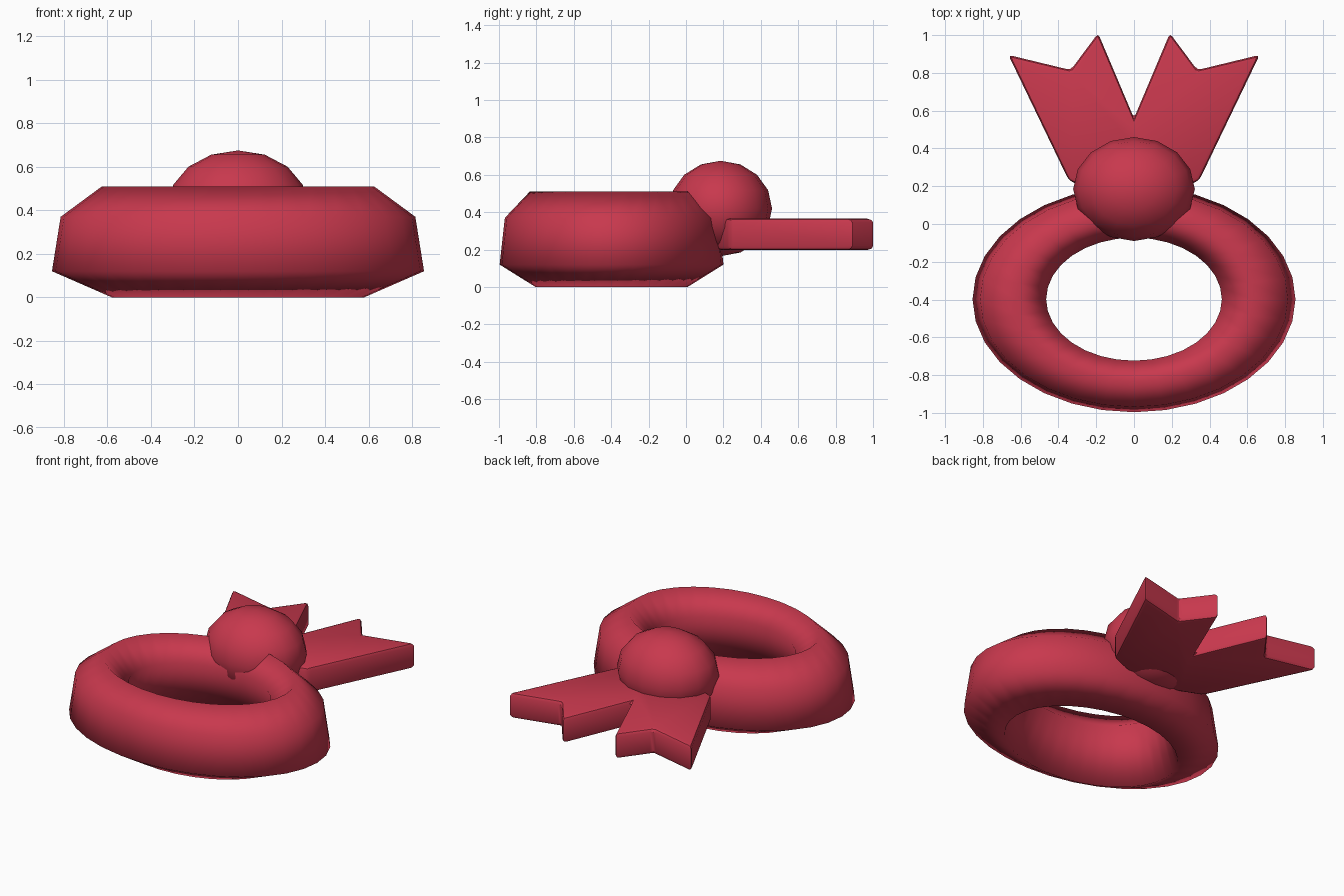
import bpy, bmesh, math

if "Cube" in bpy.data.objects:
    bpy.data.objects.remove(bpy.data.objects["Cube"])

red = bpy.data.materials.new("crimson")
red.diffuse_color = (0.58, 0.04, 0.075, 1)
red.use_nodes = True
red.node_tree.nodes["Principled BSDF"].inputs["Base Color"].default_value = red.diffuse_color


def make_object(name, bm, smooth_angle):
    bmesh.ops.recalc_face_normals(bm, faces=bm.faces)
    mesh = bpy.data.meshes.new(name)
    bm.to_mesh(mesh)
    bm.free()
    mesh.materials.append(red)
    ob = bpy.data.objects.new(name, mesh)
    bpy.context.collection.objects.link(ob)
    bpy.ops.object.select_all(action='DESELECT')
    ob.select_set(True)
    bpy.context.view_layer.objects.active = ob
    bpy.ops.object.shade_smooth_by_angle(angle=math.radians(smooth_angle))
    return ob


# Oval ring: five-sided section (radius, height) swept around an ellipse
section = [(0.58, 0), (0.855, 0.12), (0.815, 0.37), (0.625, 0.51), (0.465, 0.37)]
SEGMENTS = 32
bm = bmesh.new()
loops = []
for i in range(SEGMENTS):
    a = 2 * math.pi * i / SEGMENTS
    loops.append([bm.verts.new((r * math.cos(a), -0.398 + 0.7 * r * math.sin(a), z))
                  for r, z in section])
n = len(section)
for i in range(SEGMENTS):
    p, q = loops[i], loops[(i + 1) % SEGMENTS]
    for j in range(n):
        k = (j + 1) % n
        bm.faces.new((p[j], q[j], q[k], p[k]))
make_object("collar_ring", bm, 180)

# Flattened ball forming the knot
bm = bmesh.new()
bmesh.ops.create_uvsphere(bm, u_segments=16, v_segments=8, radius=1)
for v in bm.verts:
    v.co = (0.322 * v.co.x, 0.185 + 0.275 * v.co.y, 0.42 + 0.255 * v.co.z)
make_object("knot_ball", bm, 180)

# Two swallow-tailed ribbon ends, mirrored about x = 0
half = [(0.19, 1.01), (0.335, 0.815), (0.665, 0.895), (0.345, 0.23), (0.2, 0.17)]
outline = [(0, 0.56)] + half + [(-x, y) for x, y in reversed(half)]
bm = bmesh.new()
bottom = [bm.verts.new((x, y, 0.197)) for x, y in outline]
top = [bm.verts.new((x, y, 0.367)) for x, y in outline]
bm.faces.new(bottom)
bm.faces.new(top)
for i in range(len(outline)):
    k = (i + 1) % len(outline)
    bm.faces.new((bottom[i], bottom[k], top[k], top[i]))
bmesh.ops.recalc_face_normals(bm, faces=bm.faces)
bmesh.ops.bevel(bm, geom=bm.edges[:], offset=0.022, offset_type='OFFSET',
                segments=2, profile=0.5, affect='EDGES', clamp_overlap=True)
make_object("ribbon_tails", bm, 30)
